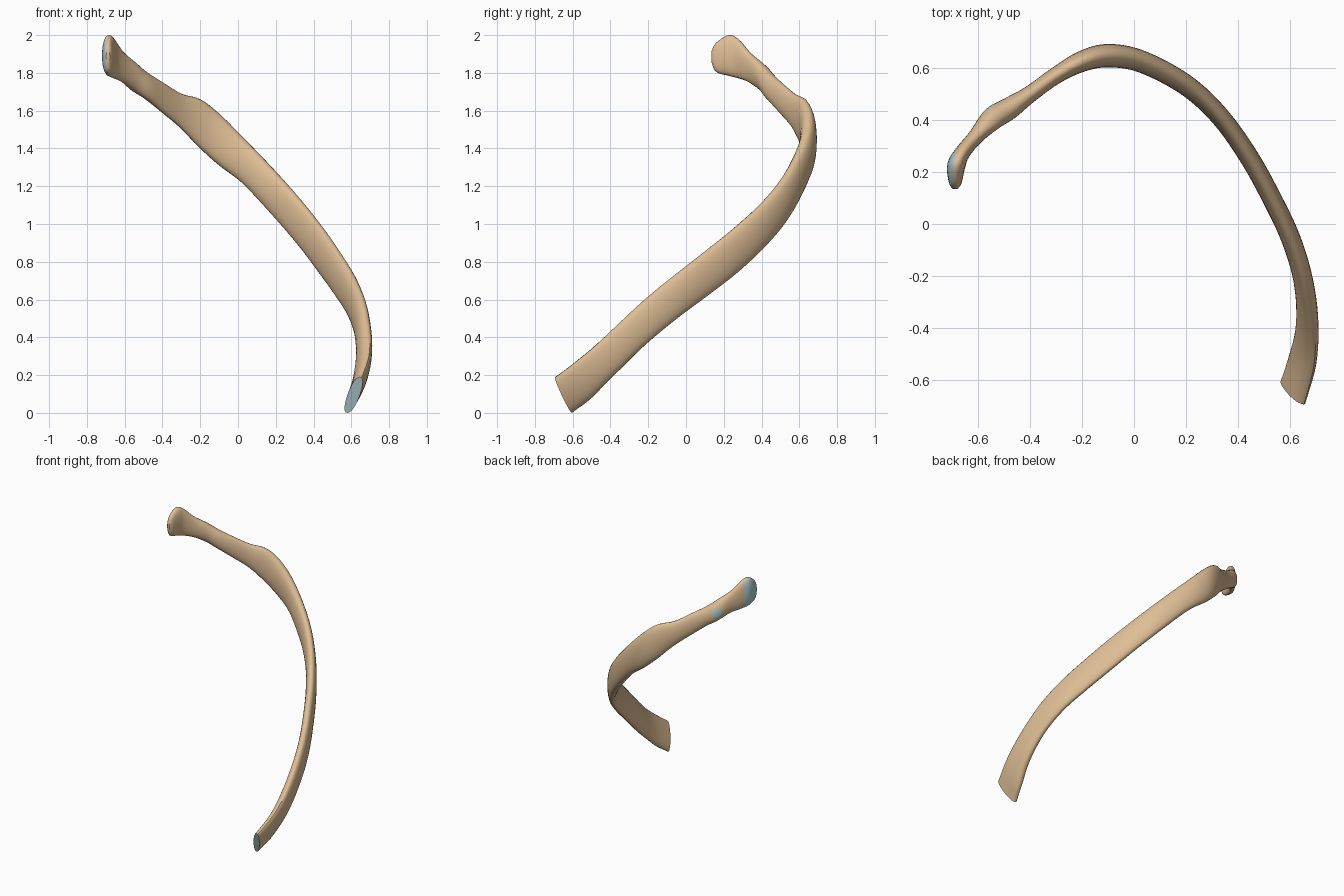
import bpy, bmesh, math
from mathutils import Vector

if "Cube" in bpy.data.objects:
    bpy.data.objects.remove(bpy.data.objects["Cube"])

# Stations along the rib: x, y, top z, bottom z, thickness, outward lean of the top edge
STATIONS = [
    (-0.688, 0.135, 1.915, 1.855, 0.02, 0.0),
    (-0.688, 0.160, 1.960, 1.805, 0.05, 0.0),
    (-0.684, 0.225, 2.000, 1.785, 0.07, 0.0),
    (-0.660, 0.275, 1.980, 1.772, 0.06, 0.0),
    (-0.610, 0.335, 1.910, 1.750, 0.06, 0.0),
    (-0.545, 0.405, 1.850, 1.700, 0.088, -0.01),
    (-0.480, 0.445, 1.800, 1.655, 0.085, 0.0),
    (-0.400, 0.500, 1.750, 1.590, 0.065, 0.0),
    (-0.300, 0.572, 1.690, 1.505, 0.065, 0.0),
    (-0.200, 0.626, 1.660, 1.400, 0.08, 0.0),
    (-0.100, 0.648, 1.585, 1.310, 0.09, 0.0),
    (0.030, 0.625, 1.455, 1.210, 0.085, 0.0),
    (0.200, 0.535, 1.275, 1.030, 0.08, 0.0),
    (0.330, 0.415, 1.125, 0.880, 0.075, 0.0),
    (0.440, 0.262, 0.985, 0.735, 0.075, 0.0),
    (0.530, 0.100, 0.855, 0.610, 0.075, 0.0),
    (0.605, -0.060, 0.730, 0.490, 0.075, 0.0),
    (0.652, -0.220, 0.600, 0.355, 0.075, 0.01),
    (0.667, -0.380, 0.450, 0.200, 0.08, 0.03),
    (0.650, -0.520, 0.310, 0.075, 0.08, 0.07),
    (0.612, -0.648, 0.190, 0.000, 0.07, 0.09),
]
SUB, SIDES = 5, 24


def spline(p0, p1, p2, p3, t):
    return [0.5 * (2 * b + (c - a) * t + (2 * a - 5 * b + 4 * c - d) * t * t
                   + (3 * b - a - 3 * c + d) * t ** 3)
            for a, b, c, d in zip(p0, p1, p2, p3)]


def material(name, color):
    m = bpy.data.materials.new(name)
    m.diffuse_color = color
    m.use_nodes = True
    m.node_tree.nodes["Principled BSDF"].inputs["Base Color"].default_value = m.diffuse_color
    return m


# Smooth the stations
S = STATIONS
n = len(S)
rows = []
for i in range(n - 1):
    for k in range(SUB):
        rows.append(spline(S[max(i - 1, 0)], S[i], S[i + 1], S[min(i + 2, n - 1)], k / SUB))
rows.append(list(S[-1]))

# Sweep rounded vertical sections along the path
bm = bmesh.new()
rings = []
for i, (x, y, zt, zb, th, lean) in enumerate(rows):
    a, b = rows[max(i - 2, 0)], rows[min(i + 2, len(rows) - 1)]
    tan = Vector((b[0] - a[0], b[1] - a[1], 0)).normalized()
    out = Vector((-tan.y, tan.x, 0))
    # The front end is cut on a slant
    shear = 0.065 * max(0, (i - (len(rows) - 1 - 2 * SUB)) / (2 * SUB)) ** 2
    half = out * lean / 2 + tan * shear / 2 + Vector((0, 0, (zt - zb) / 2))
    mid = Vector((x, y, (zt + zb) / 2))
    ring = []
    for k in range(SIDES):
        ang = 2 * math.pi * k / SIDES
        c, s = math.cos(ang), math.sin(ang)
        w = math.copysign(abs(c) ** 0.85, c) * th / 2
        ring.append(bm.verts.new(mid + out * w + half * s))
    rings.append(ring)
for r, q in zip(rings, rings[1:]):
    for k in range(SIDES):
        j = (k + 1) % SIDES
        bm.faces.new((r[k], r[j], q[j], q[k]))
bm.faces.new(rings[0])
front_cap = bm.faces.new(rings[-1])
bmesh.ops.recalc_face_normals(bm, faces=bm.faces)

# Joint surfaces: front cut, head facet and the small bump facet
front_cap.material_index = 1
for f in bm.faces:
    c, nr = f.calc_center_median(), f.normal
    head = c.y < 0.28 and c.x < -0.67 and nr.x < -0.6
    bump = (c - Vector((-0.575, 0.44, 1.77))).length < 0.04 and nr.x < -0.4
    if head or bump:
        f.material_index = 1

mesh = bpy.data.meshes.new("rib_bone")
bm.to_mesh(mesh)
bm.free()
rib = bpy.data.objects.new("rib_bone", mesh)
bpy.context.collection.objects.link(rib)
mesh.materials.append(material("bone", (0.73, 0.51, 0.30, 1)))
mesh.materials.append(material("cartilage", (0.45, 0.60, 0.62, 1)))
bpy.context.view_layer.objects.active = rib
rib.select_set(True)
bpy.ops.object.shade_smooth_by_angle(angle=math.radians(40))
